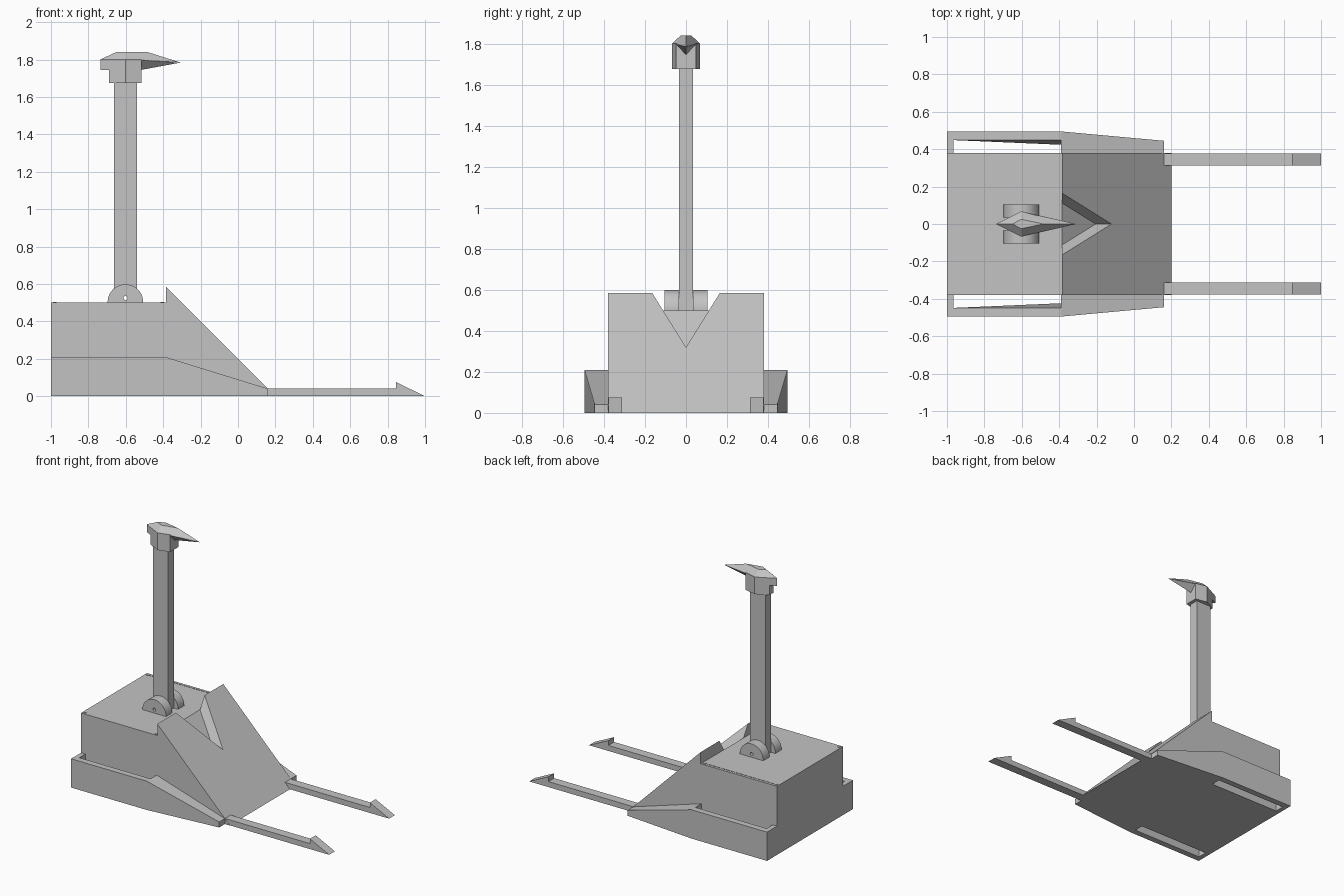
import bpy, bmesh, math
from mathutils import Vector

old = bpy.data.objects.get("Cube")
if old:
    bpy.data.objects.remove(old)

grey = bpy.data.materials.new("plain grey")
grey.use_nodes = True
COLOUR = (0.55, 0.55, 0.55, 1)
grey.diffuse_color = COLOUR
grey.node_tree.nodes["Principled BSDF"].inputs["Base Color"].default_value = COLOUR


def finish(name, bm):
    bmesh.ops.recalc_face_normals(bm, faces=bm.faces)
    mesh = bpy.data.meshes.new(name)
    bm.to_mesh(mesh)
    bm.free()
    mesh.materials.append(grey)
    obj = bpy.data.objects.new(name, mesh)
    bpy.context.collection.objects.link(obj)
    return obj


def loft(name, rings):
    """Join matching rings of points and cap both ends."""
    bm = bmesh.new()
    rows = [[bm.verts.new(p) for p in ring] for ring in rings]
    n = len(rows[0])
    for low, high in zip(rows, rows[1:]):
        for i in range(n):
            j = (i + 1) % n
            bm.faces.new((low[i], low[j], high[j], high[i]))
    bm.faces.new(rows[0])
    bm.faces.new(rows[-1])
    return finish(name, bm)


def side_prism(name, profile, near, far):
    """Extrude an x-z profile between two y positions given as functions of x."""
    return loft(name, [[(x, f(x), z) for x, z in profile] for f in (near, far)])


def box(name, x0, x1, y0, y1, z0, z1):
    profile = [(x0, z0), (x1, z0), (x1, z1), (x0, z1)]
    return side_prism(name, profile, lambda x: y0, lambda x: y1)


def cylinder(name, centre, radius, depth, along_y=False, sides=16):
    bm = bmesh.new()
    bmesh.ops.create_cone(bm, cap_ends=True, segments=sides,
                          radius1=radius, radius2=radius, depth=depth)
    for v in bm.verts:
        p = v.co.copy()
        if along_y:
            p = Vector((p.x, p.z, -p.y))
        v.co = p + Vector(centre)
    return finish(name, bm)


def cut(obj, cutter):
    mod = obj.modifiers.new("cut", "BOOLEAN")
    mod.operation = "DIFFERENCE"
    mod.solver = "EXACT"
    mod.object = cutter
    cutter.hide_render = True
    cutter.hide_set(True)
    cutter.display_type = "WIRE"


# Body with the raised front ramp
HALF = 0.38
LIP = -0.385
body = side_prism("body", [(-1, 0), (0.2, 0), (LIP, 0.585), (LIP, 0.5), (-1, 0.5)],
                  lambda x: -HALF, lambda x: HALF)

# V notch sunk into the ramp, with a floor parallel to it
notch = [(-0.184, 0.615), (0.184, 0.615), (0, 0.32)]
notch_cutter = loft("notch_cutter", [[(0.115 - z, y, z) for y, z in notch],
                                     [(0.4, y, z) for y, z in notch]])
cut(body, notch_cutter)

# Side rails, infills, rear brackets and forks, mirrored left and right
BEND, END = -0.39, 0.16
RAIL = [(-1, 0), (BEND, 0), (END, 0), (END, 0.04), (BEND, 0.21), (-1, 0.21)]


def taper(base, side):
    return lambda x: side * (base - 0.05 * max(0, (x - BEND) / (END - BEND)))


for word, s in (("left", 1), ("right", -1)):
    side_prism(f"{word}_rail", RAIL, taper(0.45, s), taper(0.495, s))
    side_prism(f"{word}_rail_infill", RAIL[1:5], lambda x: s * HALF, taper(0.45, s))
    box(f"{word}_rear_bracket", -1, -0.965, s * HALF, s * 0.45, 0, 0.21)
    side_prism(f"{word}_fork",
               [(0.15, 0), (1, 0), (0.845, 0.075), (0.845, 0.04), (0.15, 0.04)],
               lambda x: s * 0.312, lambda x: s * 0.378)
    for place, x in (("rear", -0.98), ("front", -0.405)):
        cylinder(f"{word}_{place}_stud", (x, s * 0.36, 0.5), 0.01, 0.008, sides=12)
cylinder_rod = box("left_deck_strip", -0.98, -0.405, 0.358, 0.362, 0.498, 0.502)

# Mast between two half-round hinge cheeks, with a pin hole through all three
MAST_X = -0.602
pin_cutter = cylinder("pin_cutter", (MAST_X, 0, 0.525), 0.011, 0.5, along_y=True)
mast = box("mast", -0.664, -0.54, -0.033, 0.033, 0.5, 1.7)
cut(mast, pin_cutter)
arc = [(MAST_X + 0.095 * math.cos(math.pi * i / 24),
        0.503 + 0.095 * math.sin(math.pi * i / 24)) for i in range(25)]
cheek_profile = [(arc[-1][0], 0.499)] + arc[::-1] + [(arc[0][0], 0.499)]
for word, s in (("left", 1), ("right", -1)):
    cheek = side_prism(f"{word}_hinge_cheek", cheek_profile,
                       lambda x: s * 0.034, lambda x: s * 0.105)
    cut(cheek, pin_cutter)

# Hammer head: diamond in plan, clipped for the collar
BACK, TIP, WIDE = -0.737, -0.31, 0.068
FACE = -0.515


def width(x):
    if x < MAST_X:
        return WIDE * (x - BACK) / (MAST_X - BACK)
    return WIDE * (TIP - x) / (TIP - MAST_X)


def clipped_diamond(x0, x1, z):
    right = [(x0, -width(x0), z), (MAST_X, -WIDE, z), (x1, -width(x1), z)]
    return right + [(x, -y, z) for x, y, z in reversed(right)]


loft("head_collar", [clipped_diamond(-0.69, FACE, z) for z in (1.675, 1.745)])
loft("head_block", [clipped_diamond(BACK + 0.003, FACE, z) for z in (1.745, 1.8)])

# Faceted cap on the head, ending in the pointed beak
rim = [(BACK, 0, 1.8), (MAST_X, -WIDE, 1.8), (TIP, 0, 1.785), (MAST_X, WIDE, 1.8)]
crown = [(-0.65, 0, 1.84), (MAST_X, -0.025, 1.84), (-0.485, 0, 1.84), (MAST_X, 0.025, 1.84)]
loft("head_cap", [rim, crown])

# Keeled underside of the beak
w = width(FACE)
bm = bmesh.new()
root = [bm.verts.new(p) for p in ((FACE, -w, 1.797), (FACE, w, 1.797), (FACE, 0, 1.745))]
tip = bm.verts.new((TIP, 0, 1.783))
bm.faces.new(root)
for i in range(3):
    bm.faces.new((root[i], root[(i + 1) % 3], tip))
finish("beak_keel", bm)
